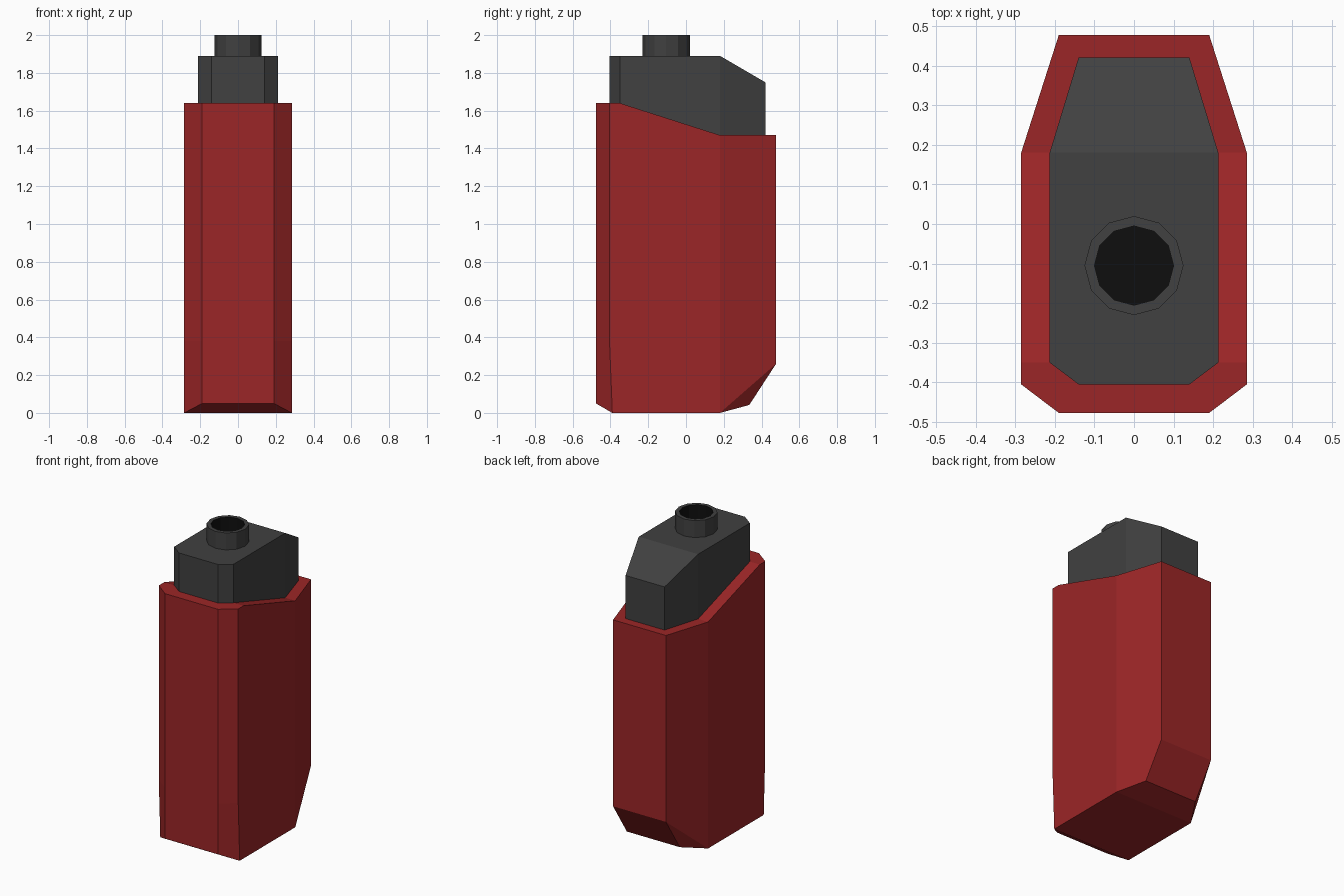
import bpy, bmesh, math

if "Cube" in bpy.data.objects:
    bpy.data.objects.remove(bpy.data.objects["Cube"])


def material(name, rgb):
    m = bpy.data.materials.new(name)
    m.diffuse_color = (*rgb, 1)
    m.use_nodes = True
    m.node_tree.nodes["Principled BSDF"].inputs["Base Color"].default_value = m.diffuse_color
    return m


RED = material("dark red", (0.33, 0.019, 0.02))
GREY = material("charcoal grey", (0.052, 0.052, 0.052))
BLACK = material("hole black", (0.0045, 0.0045, 0.0045))


def mirror_ring(half):
    """Right half (front to back) -> closed ring, mirrored across x = 0."""
    return half + [(-x, y, z) for x, y, z in reversed(half)]


def loft(bm, rings):
    """Bridge successive point rings; returns the vertex rings and faces."""
    vs = [[bm.verts.new(p) for p in r] for r in rings]
    n = len(vs[0])
    faces = []
    for a, b in zip(vs, vs[1:]):
        for i in range(n):
            j = (i + 1) % n
            faces.append(bm.faces.new((a[i], a[j], b[j], b[i])))
    return vs, faces


def finish(name, bm, mats):
    bmesh.ops.remove_doubles(bm, verts=bm.verts, dist=1e-5)
    me = bpy.data.meshes.new(name)
    bm.to_mesh(me)
    bm.free()
    for m in mats:
        me.materials.append(m)
    ob = bpy.data.objects.new(name, me)
    bpy.context.collection.objects.link(ob)


# plan outlines, right half from front to back
OUTER = [(0.19, -0.477), (0.285, -0.405), (0.285, -0.35), (0.285, 0.18), (0.19, 0.477)]
INNER = [(0.14, -0.405), (0.213, -0.35), (0.213, -0.35), (0.213, 0.18), (0.14, 0.42)]
RIM_Z = [1.64, 1.64, 1.64, 1.47, 1.47]
TOP_Z = [1.89, 1.89, 1.89, 1.89, 1.75]


def ring(plan, heights):
    return mirror_ring([(x, y, z) for (x, y), z in zip(plan, heights)])


# red body: base edge, lower wall, outer rim, inner rim
bm = bmesh.new()
base = mirror_ring([(0.19, -0.477, 0.05), (0.285, -0.39, 0), (0.285, -0.35, 0),
                    (0.285, 0.18, 0), (0.19, 0.477, 0.26)])
vs, _ = loft(bm, [base, ring(OUTER, [0.38] * 5), ring(OUTER, RIM_Z), ring(INNER, RIM_Z)])
b = vs[0]
heel = [bm.verts.new((x, 0.335, 0.042)) for x in (0.19, -0.19)]
bm.faces.new((b[0], b[9], b[8], b[1]))              # front bevel
bm.faces.new((b[1], b[8], b[7], b[6], b[3], b[2]))  # flat bottom
bm.faces.new((b[3], b[6], heel[1], heel[0]))        # rising bottom
bm.faces.new((heel[0], heel[1], b[5], b[4]))        # back bevel
bm.faces.new((b[3], heel[0], b[4]))                 # corner facets
bm.faces.new((b[6], b[5], heel[1]))
bmesh.ops.recalc_face_normals(bm, faces=bm.faces)
finish("body", bm, [RED])

# grey cap rising from the rim, with a sloped back
bm = bmesh.new()
vs, _ = loft(bm, [ring(INNER, RIM_Z), ring(INNER, TOP_Z)])
t = vs[1]
bm.faces.new((t[0], t[1], t[2], t[3], t[6], t[7], t[8], t[9]))
bm.faces.new((t[3], t[4], t[5], t[6]))
finish("cap", bm, [GREY])

# twelve-sided spout with a dark bore
bm = bmesh.new()


def circle(r, z):
    return [(r * math.cos(i * math.tau / 12), -0.105 + r * math.sin(i * math.tau / 12), z)
            for i in range(12)]


vs, faces = loft(bm, [circle(0.125, 1.89), circle(0.125, 2.0), circle(0.1, 2.0), circle(0.1, 1.9)])
floor = bm.faces.new(vs[3])
for f in faces[24:] + [floor]:
    f.material_index = 1
finish("spout", bm, [GREY, BLACK])
